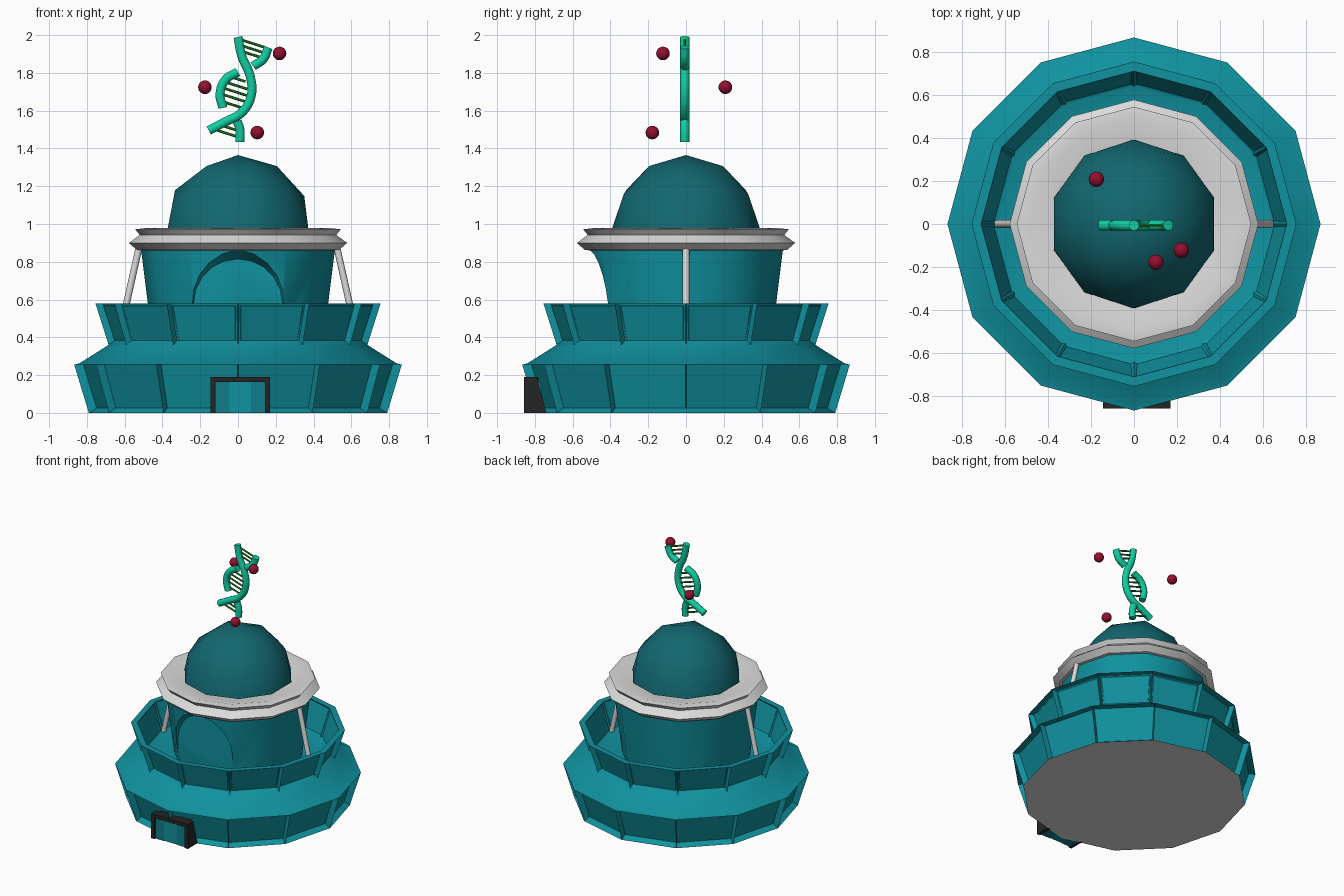
import bpy, bmesh
from math import sin, cos, pi, radians
from mathutils import Vector

cube = bpy.data.objects.get("Cube")
if cube:
    bpy.data.objects.remove(cube, do_unlink=True)


def material(name, rgb):
    m = bpy.data.materials.new(name)
    m.use_nodes = True
    m.diffuse_color = (*rgb, 1)
    m.node_tree.nodes["Principled BSDF"].inputs["Base Color"].default_value = (*rgb, 1)
    return m


TEAL = material("teal", (0.005, 0.29, 0.35))
DARK_TEAL = material("dark teal", (0.006, 0.135, 0.16))
DOOR_TEAL = material("door teal", (0.005, 0.2, 0.25))
WHITE = material("pale grey", (0.72, 0.71, 0.71))
BLACK = material("charcoal", (0.018, 0.018, 0.018))
MINT = material("mint green", (0.005, 0.62, 0.36))
GREEN = material("leaf green", (0.02, 0.28, 0.02))
CRIMSON = material("crimson", (0.3, 0.005, 0.03))


def smooth(ob, angle=35):
    bpy.ops.object.select_all(action='DESELECT')
    ob.select_set(True)
    bpy.context.view_layer.objects.active = ob
    bpy.ops.object.shade_smooth_by_angle(angle=radians(angle))


def finish(name, bm, *mats):
    bmesh.ops.recalc_face_normals(bm, faces=bm.faces)
    me = bpy.data.meshes.new(name)
    bm.to_mesh(me)
    bm.free()
    for m in mats:
        me.materials.append(m)
    ob = bpy.data.objects.new(name, me)
    bpy.context.collection.objects.link(ob)
    return ob


def loft(bm, rings):
    """Bridge matching point rings and cap both ends; return side faces per step."""
    loops = [[bm.verts.new(p) for p in ring] for ring in rings]
    n = len(loops[0])
    bands = []
    for a, b in zip(loops, loops[1:]):
        bands.append([bm.faces.new((a[i], a[(i + 1) % n], b[(i + 1) % n], b[i]))
                      for i in range(n)])
    bottom = bm.faces.new(loops[0][::-1])
    bm.faces.new(loops[-1])
    return bands, bottom


def lathe_rings(profile, sides=12):
    return [[(r * cos(2 * pi * i / sides), r * sin(2 * pi * i / sides), z)
             for i in range(sides)] for r, z in profile]


def prism(name, x0, x1, yz, mat):
    bm = bmesh.new()
    loft(bm, [[(x, y, z) for y, z in yz] for x in (x0, x1)])
    return finish(name, bm, mat)


def rod(name, a, b, radius, mat, sides=8):
    a, b = Vector(a), Vector(b)
    bpy.ops.mesh.primitive_cylinder_add(vertices=sides, radius=radius,
                                        depth=(b - a).length, location=(a + b) / 2)
    ob = bpy.context.object
    ob.name = name
    ob.rotation_euler = (b - a).to_track_quat('Z', 'Y').to_euler()
    ob.data.materials.append(mat)
    smooth(ob, 50)


# Two flared tiers with recessed panels, a sloping roof and a sunken terrace
bm = bmesh.new()
bands, bottom = loft(bm, lathe_rings([
    (0.79, 0), (0.867, 0.255), (0.84, 0.262), (0.685, 0.36),
    (0.755, 0.58), (0.71, 0.58), (0.64, 0.37), (0.4, 0.37)]))
bmesh.ops.recalc_face_normals(bm, faces=bm.faces)
bottom.material_index = 1
for band, depth in ((0, 0.045), (3, 0.035), (5, 0.01)):
    bmesh.ops.inset_individual(bm, faces=bands[band], thickness=0.013,
                               depth=-depth, use_even_offset=True)
smooth(finish("tiered_base", bm, TEAL, WHITE))

# Drum with a flared arch cut into its front
bm = bmesh.new()
loft(bm, lathe_rings([(0.45, 0.36), (0.515, 0.88)]))
drum = finish("drum", bm, TEAL)


def arch(radius, y):
    pts = [(radius * cos(pi * i / 10), y, 0.58 + radius * sin(pi * i / 10))
           for i in range(11)]
    return pts + [(-radius, y, 0.3), (radius, y, 0.3)]


bm = bmesh.new()
loft(bm, [arch(0.235, -0.4), arch(0.325, -0.6)])
cutter = finish("arch_cutter", bm, TEAL)
cutter.hide_render = True
mod = drum.modifiers.new("arch", 'BOOLEAN')
mod.object = cutter
mod.solver = 'EXACT'
bpy.context.view_layer.objects.active = drum
bpy.ops.object.modifier_apply(modifier=mod.name)
bpy.data.objects.remove(cutter, do_unlink=True)
smooth(drum)

# Collar around the top of the drum
bm = bmesh.new()
loft(bm, lathe_rings([(0.5, 0.86), (0.535, 0.862), (0.578, 0.9), (0.52, 0.942),
                      (0.545, 0.972), (0.49, 0.978), (0.37, 0.945)]))
smooth(finish("collar", bm, WHITE))

# Dome: upper half of a faceted ball
bpy.ops.mesh.primitive_ico_sphere_add(subdivisions=2, radius=0.392,
                                      location=(0, 0, 0.973))
dome = bpy.context.object
dome.name = "dome"
dome.data.materials.append(DARK_TEAL)
bm = bmesh.new()
bm.from_mesh(dome.data)
bmesh.ops.delete(bm, geom=[v for v in bm.verts if v.co.z < -0.1], context='VERTS')
bm.to_mesh(dome.data)
bm.free()
smooth(dome, 60)

# Slanted posts at both sides
for side, s in (("left", 1), ("right", -1)):
    rod(side + "_post", (s * 0.637, 0, 0.37), (s * 0.524, 0, 0.875), 0.018, WHITE)

# Entrance: jambs, lintel and three door panels
jamb = [(-0.857, 0), (-0.857, 0.19), (-0.79, 0.19), (-0.74, 0)]
prism("right_jamb", -0.145, -0.118, jamb, BLACK)
prism("left_jamb", 0.143, 0.17, jamb, BLACK)
prism("lintel", -0.118, 0.143,
      [(-0.857, 0.163), (-0.857, 0.19), (-0.78, 0.19), (-0.78, 0.163)], BLACK)
for name, x0, x1, y, mat in (("right_door", -0.118, -0.045, -0.845, DOOR_TEAL),
                             ("middle_door", -0.045, 0.07, -0.841, TEAL),
                             ("left_door", 0.07, 0.143, -0.845, DOOR_TEAL)):
    prism(name, x0, x1, [(y, 0), (y, 0.163), (-0.77, 0.163), (-0.75, 0)], mat)


# Flat twisted double strand above the dome
def strand(name, pts):
    cu = bpy.data.curves.new(name, 'CURVE')
    cu.dimensions = '3D'
    cu.bevel_depth = 0.025
    cu.bevel_resolution = 3
    cu.resolution_u = 6
    cu.use_fill_caps = True
    sp = cu.splines.new('BEZIER')
    sp.bezier_points.add(len(pts) - 1)
    for bp, (x, z) in zip(sp.bezier_points, pts):
        bp.co = (x, -0.006, z)
        bp.handle_left_type = bp.handle_right_type = 'AUTO'
    cu.materials.append(MINT)
    ob = bpy.data.objects.new(name, cu)
    bpy.context.collection.objects.link(ob)
    bpy.ops.object.select_all(action='DESELECT')
    ob.select_set(True)
    bpy.context.view_layer.objects.active = ob
    bpy.ops.object.convert(target='MESH')
    smooth(bpy.context.object, 50)


strand("long_strand", [(0, 1.99), (0.02, 1.89), (0.065, 1.78), (0.07, 1.68),
                       (0.02, 1.59), (-0.07, 1.54), (-0.155, 1.495)])
strand("upper_strand", [(0.16, 1.935), (0.135, 1.875), (0.08, 1.835)])
strand("middle_strand", [(0, 1.805), (-0.065, 1.765), (-0.095, 1.69), (-0.08, 1.615)])
strand("lower_strand", [(-0.005, 1.545), (0.01, 1.5), (0.01, 1.435)])

# Rungs between the strands
rungs = [(0.08, 1.955, 0.06), (0.08, 1.925, 0.06), (0.08, 1.895, 0.05),
         (-0.01, 1.77, 0.05), (-0.015, 1.735, 0.065), (-0.015, 1.7, 0.07),
         (-0.015, 1.665, 0.07), (-0.025, 1.63, 0.055),
         (-0.05, 1.51, 0.05), (-0.06, 1.48, 0.05)]
for i, (x, z, h) in enumerate(rungs):
    rod(f"rung_{i}", (x - h, -0.006, z + h * 0.32), (x + h, -0.006, z - h * 0.32),
        0.007, GREEN, 6)

# Floating balls
for i, place in enumerate([(0.22, -0.122, 1.903), (-0.175, 0.208, 1.724),
                           (0.102, -0.178, 1.484)]):
    bpy.ops.mesh.primitive_uv_sphere_add(segments=16, ring_count=10, radius=0.036,
                                         location=place)
    ball = bpy.context.object
    ball.name = f"ball_{i}"
    ball.data.materials.append(CRIMSON)
    smooth(ball, 60)
